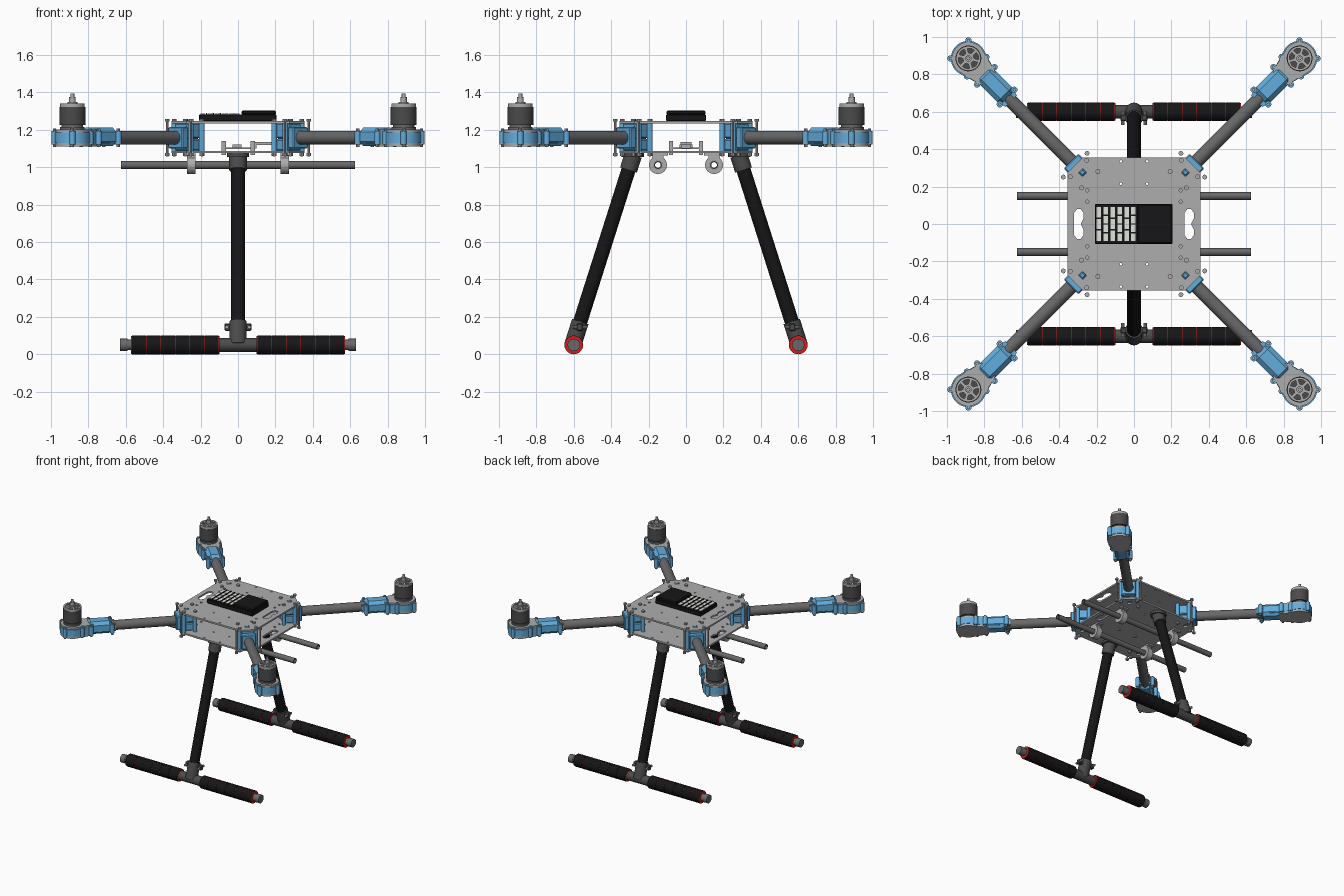
import bpy, bmesh
from math import cos, sin, pi, radians
from mathutils import Vector, Matrix

if "Cube" in bpy.data.objects:
    bpy.data.objects.remove(bpy.data.objects["Cube"])

def mat(name, r, g, b):
    m = bpy.data.materials.new(name)
    m.diffuse_color = (r, g, b, 1)
    m.use_nodes = True
    m.node_tree.nodes["Principled BSDF"].inputs["Base Color"].default_value = m.diffuse_color
    return m

BLUE = mat("blue", .12, .42, .72)
BLACK = mat("black", .008, .008, .009)
RED = mat("red", .7, .01, .01)
DARK = mat("dark_grey", .07, .07, .07)
TUBE = mat("tube_grey", .14, .14, .14)
LIGHT = mat("light_grey", .42, .42, .42)
WHITE = mat("pale", .75, .77, .72)

def add(name, mesh, m):
    o = bpy.data.objects.new(name, mesh)
    bpy.context.collection.objects.link(o)
    mesh.materials.append(m)
    return o

def cyls(name, items, m, n=28):
    """Cylinders (start, end, radius) joined in one object."""
    bm = bmesh.new()
    for p, q, r in items:
        p, q = Vector(p), Vector(q)
        d = q - p
        M = Matrix.Translation((p + q) / 2) @ d.to_track_quat('Z', 'Y').to_matrix().to_4x4()
        bmesh.ops.create_cone(bm, cap_ends=True, segments=n, radius1=r, radius2=r, depth=d.length, matrix=M)
    me = bpy.data.meshes.new(name)
    bm.to_mesh(me); bm.free()
    return add(name, me, m)

def boxes(name, items, m, bevel=0):
    """Boxes (low corner, high corner) joined in one object."""
    bm = bmesh.new()
    for a, b in items:
        a, b = Vector(a), Vector(b)
        bmesh.ops.create_cube(bm, size=1, matrix=Matrix.Translation((a + b) / 2) @ Matrix.Diagonal((*(b - a), 1)))
    if bevel:
        bmesh.ops.bevel(bm, geom=bm.edges[:], offset=bevel, segments=1, affect='EDGES')
    me = bpy.data.meshes.new(name)
    bm.to_mesh(me); bm.free()
    return add(name, me, m)

def slab(name, loops, z0, z1, m, M=Matrix()):
    """Flat outline with holes, extruded from z0 to z1."""
    cu = bpy.data.curves.new(name, 'CURVE')
    cu.dimensions, cu.fill_mode, cu.extrude = '2D', 'BOTH', (z1 - z0) / 2
    for pts in loops:
        s = cu.splines.new('POLY')
        s.points.add(len(pts) - 1)
        for sp, (x, y) in zip(s.points, pts):
            sp.co = (x, y, 0, 1)
        s.use_cyclic_u = True
    tmp = bpy.data.objects.new("tmp", cu)
    bpy.context.collection.objects.link(tmp)
    bpy.context.view_layer.update()
    me = bpy.data.meshes.new_from_object(tmp.evaluated_get(bpy.context.evaluated_depsgraph_get()))
    bpy.data.objects.remove(tmp)
    me.transform(M @ Matrix.Translation((0, 0, (z0 + z1) / 2)))
    me.materials.clear()
    return add(name, me, m)

def arc(cx, cy, r, a0=0, a1=360, n=16, full=True):
    k = n if full else n - 1
    return [(cx + r * cos(radians(a0 + (a1 - a0) * i / k)), cy + r * sin(radians(a0 + (a1 - a0) * i / k))) for i in range(n)]

def repeat(objs, count):
    """Copy parts around the vertical axis."""
    for o in objs:
        for k in range(1, count):
            c = o.copy()
            bpy.context.collection.objects.link(c)
            c.matrix_world = Matrix.Rotation(2 * pi * k / count, 4, 'Z') @ o.matrix_world

# frame plates with side slots and screw holes
E, C = .355, .275
outline = [(E, -C), (E, C), (C, E), (-C, E), (-E, C), (-E, -C), (-C, -E), (C, -E)]
holes = []
for s in (-1, 1):
    holes.append([(s * .295 + x, y) for x, y in [(-.025, -.06), (-.01, -.08), (.01, -.08), (.025, -.06),
                 (.025, -.03), (.01, 0), (.025, .03), (.025, .06), (.01, .08), (-.01, .08), (-.025, .06)]])
    for t in (-1, 1):
        holes += [arc(s * .07, t * .335, .007, n=10), arc(s * .07, t * .215, .007, n=10),
                  arc(s * .25, t * .12, .009, n=10), arc(s * .25, t * .18, .009, n=10),
                  [(s * .275 + dx, t * .275 + dy) for dx, dy in ((.022, 0), (0, .022), (-.022, 0), (0, -.022))]]
slab("top_plate", [outline] + holes, 1.234, 1.247, LIGHT)
slab("bottom_plate", [outline] + holes, 1.075, 1.088, LIGHT)

# one arm built along +x, turned into the diagonal afterwards
AZ, MC = 1.158, 1.252
arm = [cyls("arm_tube", [((.34, 0, AZ), (1.08, 0, AZ), .037)], TUBE)]
arm.append(boxes("arm_root_clamp", [((.33, -.048, 1.088), (.43, .048, 1.15)), ((.33, -.048, 1.156), (.43, .048, 1.234)),
                 ((.43, -.055, 1.1), (.475, .055, 1.215)), ((.375, -.014, 1.22), (.403, .014, 1.249))], BLUE, .006))
bolts = [(.335, .062), (.335, -.062), (.42, .062), (.42, -.062), (.445, .09), (.445, -.09)]
arm.append(cyls("clamp_pillars", [((x, y, 1.088), (x, y, 1.234), .015) for x, y in bolts[:4]], BLUE, 12))
arm.append(cyls("clamp_bolts", [((x, y, z), (x, y, z + .198), .006) for x, y in bolts for z in (1.058,)]
                + [((x, y, z), (x, y, z + .014), .013) for x, y in bolts for z in (1.061, 1.245)], LIGHT, 10))
# motor mount: rounded body tapering to the tube clamp
def mount(r, x, w):
    return [(x, -w)] + [(MC - .14, -.055)] + arc(MC, 0, r, -110, 110, 20, False) + [(MC - .14, .055), (x, w)]
arm.append(slab("motor_mount_body", [mount(.094, .93, .045)], 1.13, 1.186, BLUE))
arm.append(slab("motor_mount_top", [mount(.088, 1.1, .05)], 1.186, 1.201, LIGHT))
arm.append(slab("motor_mount_base", [mount(.09, 1.1, .05)], 1.112, 1.13, LIGHT))
arm.append(boxes("arm_tip_clamp", [((.955, -.056, 1.113), (1.145, .056, 1.213))], BLUE, .024))
ears = [(MC + .096 * cos(a), .096 * sin(a)) for a in map(radians, (45, -45, 130, -130))] + \
       [(.96, .055), (.96, -.055), (1.12, .066), (1.12, -.066)]
arm.append(cyls("mount_ears", [((x, y, 1.122), (x, y, 1.195), .017) for x, y in ears], BLUE, 12))
arm.append(cyls("mount_bolts", [((x, y, 1.108), (x, y, 1.206), .009) for x, y in ears], LIGHT, 8))
# motor
arm.append(cyls("motor_bell", [((MC, 0, 1.225), (MC, 0, 1.322), .069)], DARK, 36))
arm.append(cyls("motor_base", [((MC, 0, 1.198), (MC, 0, 1.215), .066), ((MC, 0, 1.21), (MC, 0, 1.23), .058)], TUBE, 36))
wins = [[(MC + r * cos(radians(60 * k + a)), r * sin(radians(60 * k + a))) for r, a in
         ((.03, -15), (.053, -22), (.056, 0), (.053, 22), (.03, 15))] for k in range(6)]
arm.append(slab("motor_cap", [arc(MC, 0, .066, n=36)] + wins, 1.322, 1.342, LIGHT))
arm.append(cyls("motor_shaft", [((MC, 0, 1.32), (MC, 0, 1.35), .026), ((MC, 0, 1.34), (MC, 0, 1.375), .017),
                                ((MC, 0, 1.37), (MC, 0, 1.395), .010)], LIGHT, 16))
for o in arm:
    o.matrix_world = Matrix.Rotation(pi / 4, 4, 'Z')
repeat(arm, 4)

# landing leg with skid, one per side
def leg_at(z):
    return Vector((0, .605 - .318 * (z - .05), z))
leg = [cyls("leg_tube", [(leg_at(.1), leg_at(1.03), .038)], BLACK)]
leg.append(cyls("leg_socket", [(leg_at(.985), leg_at(1.065), .047), ((0, .285, 1.055), (0, .285, 1.075), .06)], DARK))
leg.append(cyls("skid_tee", [((-.1, .6, .05), (.1, .6, .05), .037), (leg_at(.05), leg_at(.175), .046)], DARK))
leg.append(boxes("tee_clamp_ears", [((-.073, .55, .125), (.073, .585, .165))], DARK, .006))
leg.append(cyls("tee_bolts", [((x, .53, .145), (x, .605, .145), .009) for x in (-.06, .06)], LIGHT, 10))
leg.append(cyls("skid_tube", [((-.61, .6, .05), (.61, .6, .05), .028)]
                + [((s * .59, .6, .05), (s * .63, .6, .05), .033) for s in (-1, 1)], TUBE))
leg.append(cyls("skid_foam_core", [((s * .1, .6, .05), (s * .572, .6, .05), .0475) for s in (-1, 1)], RED))
leg.append(cyls("skid_foam", [((s * (.103 + .078 * i), .6, .05), (s * (.178 + .078 * i), .6, .05), .05)
                              for s in (-1, 1) for i in range(6)], BLACK))
repeat(leg, 2)

# accessory rails and their hangers
YZ = Matrix(((0, 0, 1, 0), (1, 0, 0, 0), (0, 1, 0, 0), (0, 0, 0, 1)))
rail = [slab("rail_tube", [arc(.15, 1.012, .021, n=24), arc(.15, 1.012, .015, n=24)], -.625, .625, TUBE, YZ)]
ring = arc(.15, 1.012, .048, 130, 410, 24, False) + [(.18, 1.062), (.205, 1.064), (.205, 1.076), (.095, 1.076), (.095, 1.064), (.12, 1.062)]
for s in (-1, 1):
    rail.append(slab("rail_hanger", [ring, arc(.15, 1.012, .022, n=24)], s * .25 - .024, s * .25 + .024, LIGHT, YZ))
repeat(rail, 2)

# power board and brackets between the plates
boxes("power_board", [((-.08, -.075, 1.098), (.09, .075, 1.106)), ((.07, -.03, 1.118), (.185, .03, 1.136)),
                      ((.08, -.025, 1.1), (.1, .025, 1.12)), ((-.03, -.035, 1.106), (.02, .035, 1.122))], LIGHT)
boxes("board_brackets", [((x - .012, y - .01, 1.065), (x + .012, y + .01, 1.14)) for x in (-.075, .08) for y in (-.08, .08)], LIGHT)

# flight controller
boxes("controller_base", [((-.208, -.107, 1.247), (.205, .107, 1.283))], BLACK, .004)
boxes("controller_cover", [((.02, -.104, 1.28), (.203, .104, 1.303))], BLACK, .006)
ports = []
for i in range(6):
    x = -.188 + .037 * i
    rows = 4 if i % 2 else 3
    h = .19 / rows
    for j in range(rows):
        y = -.095 + h * j
        ports.append(((x - .012, y + .004, 1.28), (x + .012, y + h - .004, 1.287)))
boxes("controller_ports", ports, WHITE)
boxes("port_dividers", [((-.172 + .037 * i, -.1, 1.28), (-.166 + .037 * i, .1, 1.291)) for i in range(5)], BLACK)

# smooth round surfaces, keep edges crisp
bpy.ops.object.select_all(action='SELECT')
bpy.context.view_layer.objects.active = bpy.data.objects["top_plate"]
bpy.ops.object.shade_smooth_by_angle(angle=radians(32))
